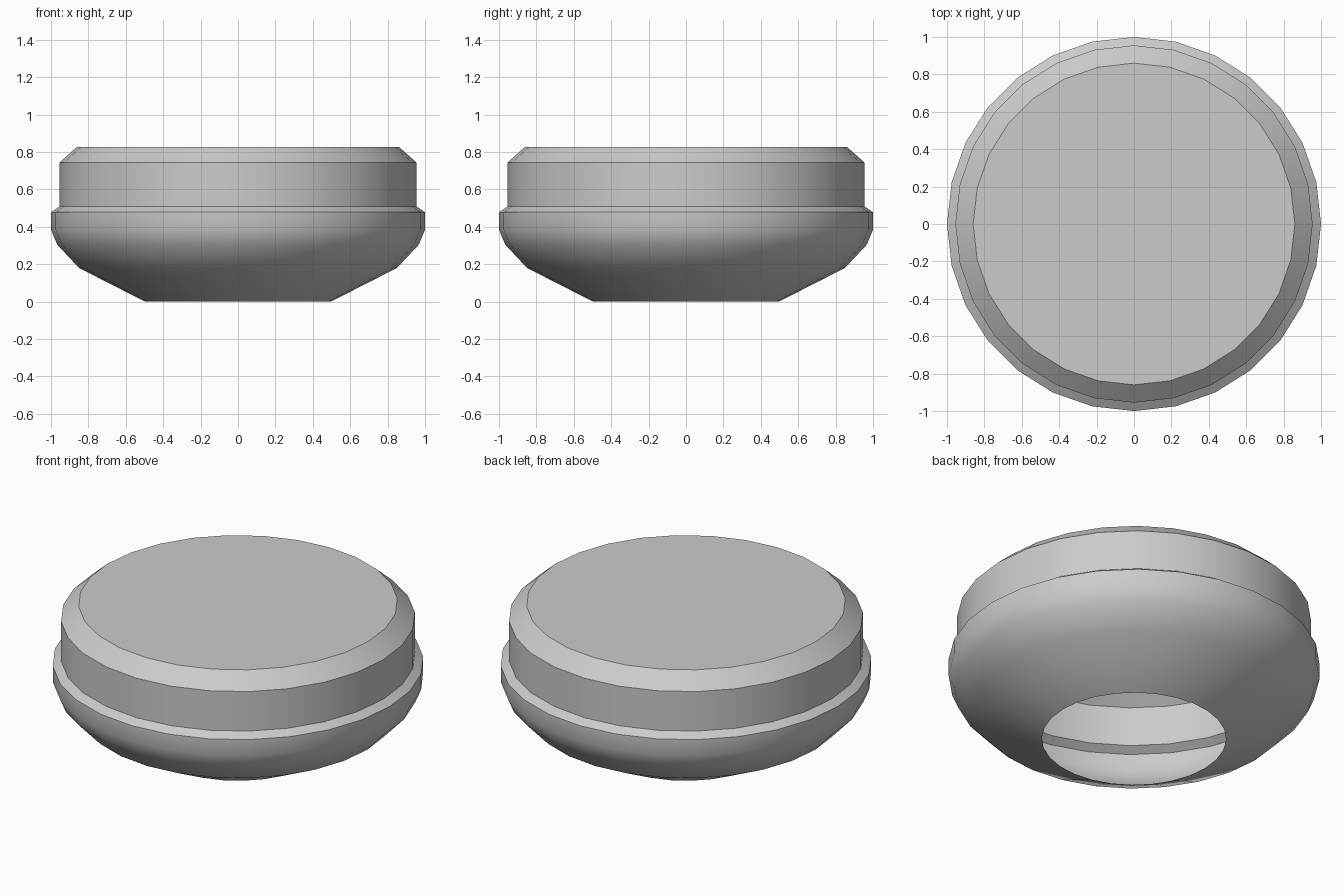
import bpy, bmesh
from math import sin, cos, tau

if "Cube" in bpy.data.objects:
    bpy.data.objects.remove(bpy.data.objects["Cube"])

SIDES = 28

# Outline of the shell as (radius, height), from the open bottom to the flat top
PROFILE = [(0.497, 0.0), (0.85, 0.18), (0.967, 0.305), (1.0, 0.385), (1.0, 0.478),
           (0.955, 0.508), (0.955, 0.743), (0.86, 0.828)]


def lathe(name, profile, sides):
    bm = bmesh.new()
    rings = [[bm.verts.new((r * cos(tau * i / sides), r * sin(tau * i / sides), z))
              for i in range(sides)] for r, z in profile]
    for low, high in zip(rings, rings[1:]):
        for i in range(sides):
            j = (i + 1) % sides
            bm.faces.new((low[i], low[j], high[j], high[i]))
    bm.faces.new(rings[-1])  # flat top, bottom stays open
    mesh = bpy.data.meshes.new(name)
    bm.to_mesh(mesh)
    bm.free()
    obj = bpy.data.objects.new(name, mesh)
    bpy.context.collection.objects.link(obj)
    return obj


# Hollow round shell with a stepped rim and a rounded lower bowl
shell = lathe("round_shell", PROFILE, SIDES)
bpy.context.view_layer.objects.active = shell
shell.select_set(True)
bpy.ops.object.shade_smooth_by_angle(angle=0.55)
